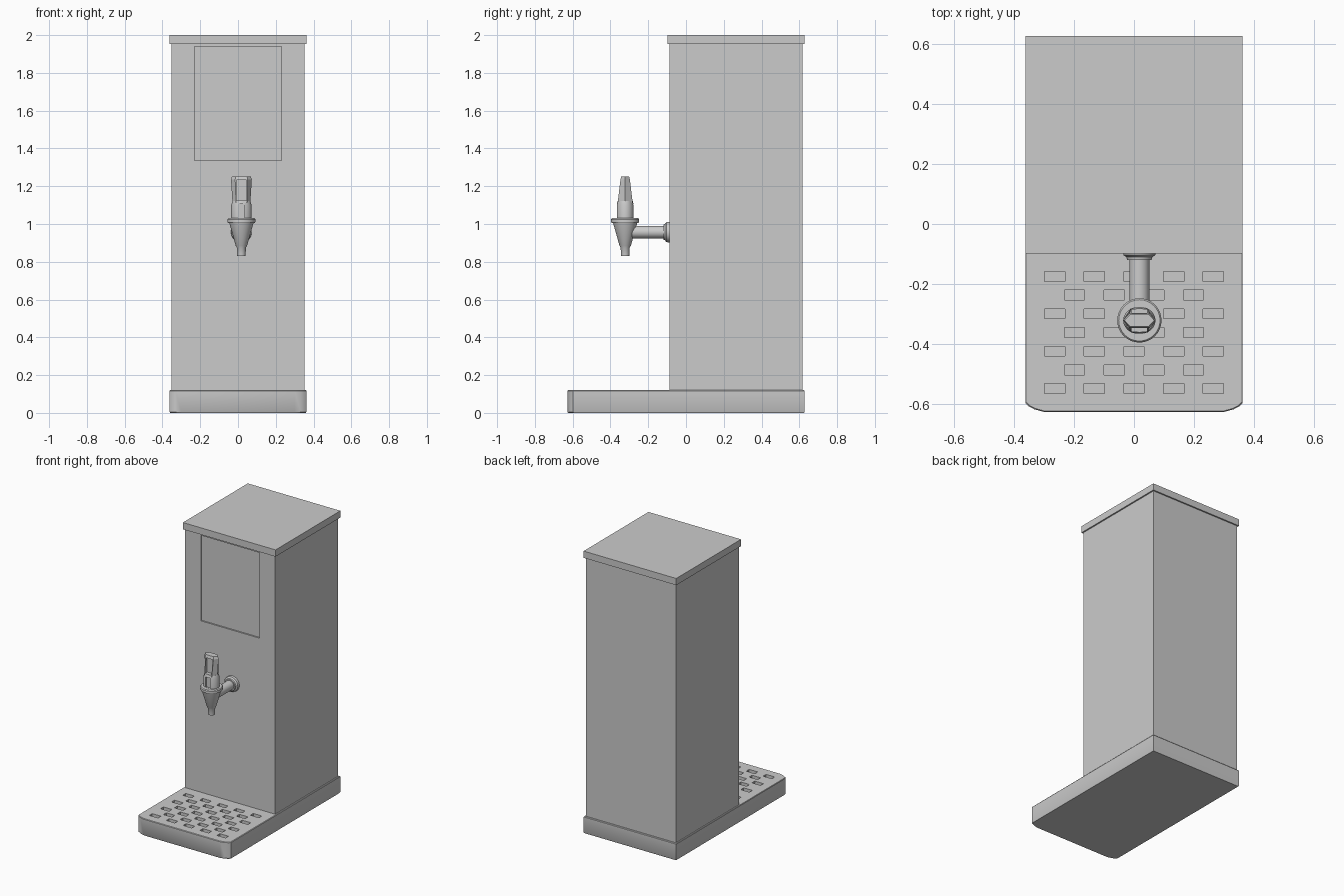
import bpy, bmesh, math
from mathutils import Matrix

if "Cube" in bpy.data.objects:
    bpy.data.objects.remove(bpy.data.objects["Cube"])

TX, TY = 0.018, -0.322   # tap axis


def obj_from_bm(name, bm, smooth=None):
    bmesh.ops.recalc_face_normals(bm, faces=bm.faces)
    me = bpy.data.meshes.new(name)
    bm.to_mesh(me)
    bm.free()
    ob = bpy.data.objects.new(name, me)
    bpy.context.collection.objects.link(ob)
    if smooth:
        shade(ob, smooth)
    return ob


def activate(ob):
    bpy.ops.object.select_all(action='DESELECT')
    ob.select_set(True)
    bpy.context.view_layer.objects.active = ob


def shade(ob, angle):
    activate(ob)
    bpy.ops.object.shade_smooth_by_angle(angle=math.radians(angle))


def add_box(bm, x0, x1, y0, y1, z0, z1):
    m = Matrix.Translation(((x0 + x1) / 2, (y0 + y1) / 2, (z0 + z1) / 2))
    m = m @ Matrix.Diagonal((x1 - x0, y1 - y0, z1 - z0, 1))
    bmesh.ops.create_cube(bm, size=1, matrix=m)


def boxes(name, items):
    bm = bmesh.new()
    for b in items:
        add_box(bm, *b)
    return obj_from_bm(name, bm)


def loft(name, rings, smooth=None):
    """Skin a list of equal-length closed rings and cap both ends."""
    bm = bmesh.new()
    vs = [[bm.verts.new(p) for p in r] for r in rings]
    n = len(vs[0])
    for a, b in zip(vs, vs[1:]):
        for i in range(n):
            bm.faces.new((a[i], a[(i + 1) % n], b[(i + 1) % n], b[i]))
    bm.faces.new(vs[0])
    bm.faces.new(vs[-1])
    return obj_from_bm(name, bm, smooth)


def circle(r, n=32):
    return [(r * math.cos(2 * math.pi * i / n), r * math.sin(2 * math.pi * i / n))
            for i in range(n)]


def cut(ob, cutter):
    cutter.hide_render = True
    mod = ob.modifiers.new("cut", 'BOOLEAN')
    mod.object = cutter
    mod.solver = 'EXACT'
    activate(ob)
    bpy.ops.object.modifier_apply(modifier=mod.name)
    bpy.data.objects.remove(cutter)


# Base tray: square at the back, softened corners at the front
corner = [(0.363, -0.598), (0.352, -0.609), (0.333, -0.619), (0.300, -0.628)]
outline = [(-0.363, 0.628), (0.363, 0.628)] + corner + [(-x, y) for x, y in reversed(corner)]


def inset(d):
    return [(x * (1 - d / 0.363), y * (1 - d / 0.628)) for x, y in outline]


base = loft("base_tray", [[(x, y, z) for x, y in inset(d)] for d, z in
                          ((0.004, 0), (0, 0.006), (0, 0.116), (0.003, 0.12))])

# Staggered drain slots
slots = []
for row in range(7):
    n = 5 - row % 2
    y = -0.175 - row * 0.0625
    for i in range(n):
        x = (i - (n - 1) / 2) * 0.1325
        slots.append((x - 0.034, x + 0.034, y - 0.0165, y + 0.0165, 0.10, 0.15))
cut(base, boxes("slot_cutter", slots))
shade(base, 35)

# Tank body with shallow front panel recess, and lid
body = boxes("tank_body", [(-0.353, 0.353, -0.088, 0.618, 0.12, 1.955)])
cut(body, boxes("panel_cutter", [(-0.23, 0.23, -0.2, -0.078, 1.335, 1.94)]))
boxes("lid", [(-0.363, 0.363, -0.098, 0.628, 1.952, 2.0)])

# Tap funnel with spout and rim
prof = [(0.022, 0.83), (0.024, 0.875), (0.030, 0.885), (0.064, 1.005),
        (0.071, 1.006), (0.074, 1.011), (0.074, 1.025), (0.069, 1.031)]
loft("tap_funnel", [[(TX + x, TY + y, z) for x, y in circle(r)] for r, z in prof], 30)

# Supply pipe and wall collar, running along y
for name, prof in (
        ("supply_pipe", [(0.033, TY), (0.033, -0.085)]),
        ("wall_collar", [(0.041, -0.12), (0.043, -0.111), (0.053, -0.104), (0.055, -0.086)])):
    loft(name, [[(TX + x, y, 0.957 + z) for x, z in circle(r)] for r, y in prof], 30)

# Neck below the handle, with a small slot front and back
neck = loft("tap_neck", [[(TX + x * sx, TY + y * sy, z) for x, y in circle(1, 24)]
                         for sx, sy, z in ((0.054, 0.046, 1.02), (0.054, 0.046, 1.10),
                                           (0.047, 0.040, 1.122))])
cut(neck, boxes("neck_cutter", [(TX - 0.017, TX + 0.017, TY + min(a, b), TY + max(a, b), 1.032, 1.105)
                                for a, b in ((-0.035, -0.08), (0.035, 0.08))]))
shade(neck, 30)

# Flared six-sided lever handle with recessed windows on both faces
hexa = [(1, 0), (0.6, 1), (-0.6, 1), (-1, 0), (-0.6, -1), (0.6, -1)]
handle = loft("lever_handle", [[(TX + x * sx, TY + y * sy, z) for x, y in hexa]
                               for sx, sy, z in ((0.047, 0.040, 1.11), (0.055, 0.025, 1.235),
                                                 (0.050, 0.021, 1.252))])
cut(handle, boxes("window_cutter", [(TX - 0.026, TX + 0.026, TY + min(a, b), TY + max(a, b), 1.125, 1.232)
                                    for a, b in ((-0.012, -0.08), (0.012, 0.08))]))
